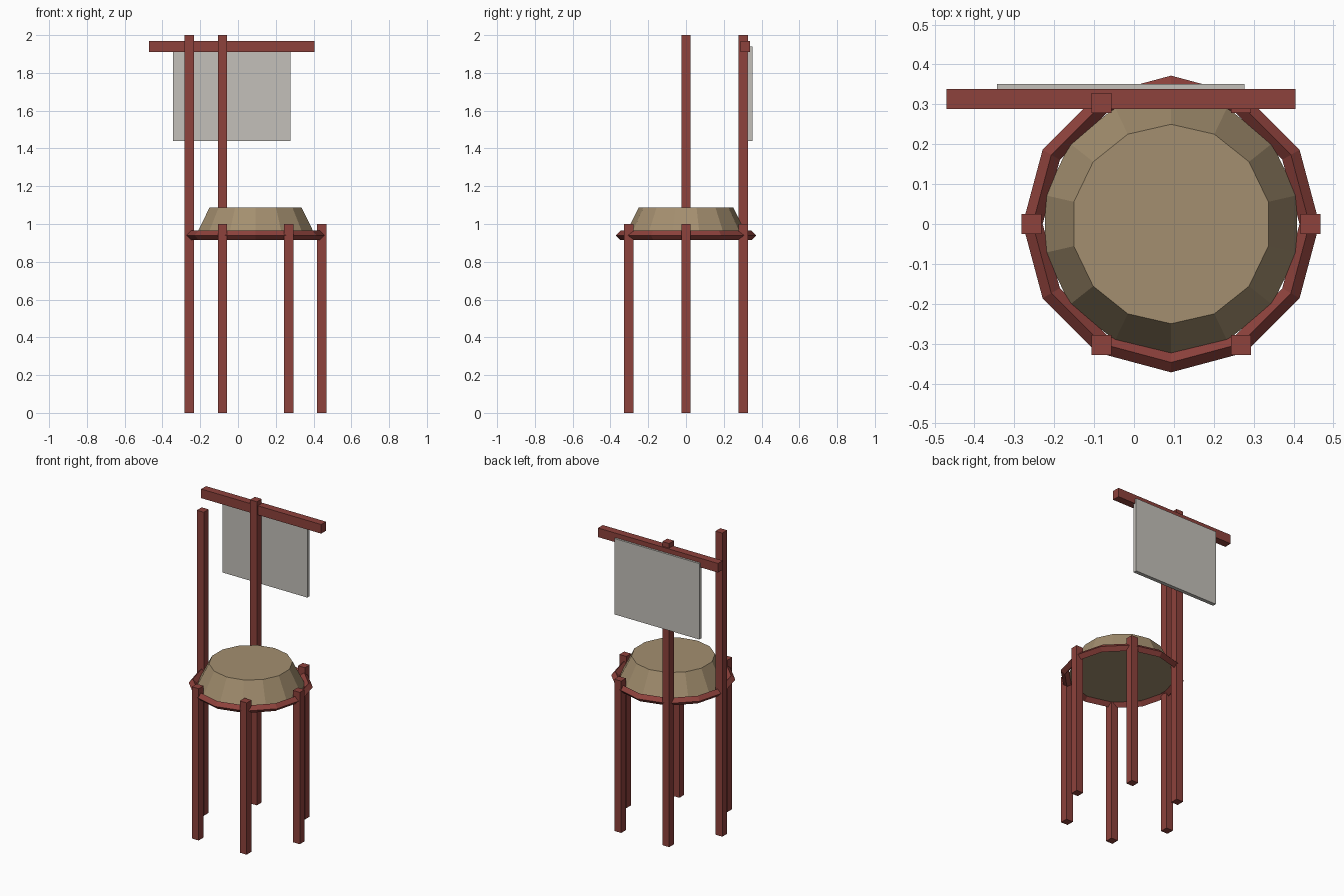
import bpy
from math import cos, sin, pi, radians

if "Cube" in bpy.data.objects:
    bpy.data.objects.remove(bpy.data.objects["Cube"], do_unlink=True)

CX = 0.093          # seat centre in x
LEG_RADIUS = 0.35   # circle the legs stand on
LEG = 0.05          # leg thickness


def material(name, rgb):
    m = bpy.data.materials.new(name)
    m.use_nodes = True
    m.diffuse_color = (*rgb, 1)
    m.node_tree.nodes["Principled BSDF"].inputs["Base Color"].default_value = (*rgb, 1)
    return m


RED = material("red painted wood", (0.27, 0.054, 0.045))
TAN = material("tan cushion", (0.37, 0.275, 0.16))
GREY = material("pale grey panel", (0.55, 0.53, 0.49))


def finish(name, mat):
    ob = bpy.context.object
    ob.name = name
    ob.data.materials.append(mat)
    return ob


def box(name, mat, x, y, z):
    """Box from (min, max) ranges on each axis."""
    ranges = (x, y, z)
    bpy.ops.mesh.primitive_cube_add(size=1, location=[(a + b) / 2 for a, b in ranges])
    bpy.context.object.scale = [b - a for a, b in ranges]
    bpy.ops.object.transform_apply(location=False, rotation=False)
    return finish(name, mat)


# Six square legs; two of them carry on up as back posts
names = ["left_leg", "back_left_leg", "back_right_post",
         "right_post", "front_right_leg", "front_left_leg"]
for i, name in enumerate(names):
    x = CX + LEG_RADIUS * cos(i * pi / 3)
    y = LEG_RADIUS * sin(i * pi / 3)
    top = 2 if "post" in name else 1
    h = LEG / 2
    box(name, RED, (x - h, x + h), (y - h, y + h), (0, top))

# Diamond-section ring tying the legs together
bpy.ops.mesh.primitive_torus_add(major_segments=12, minor_segments=4, major_radius=0.347,
                                 minor_radius=0.025, location=(CX, 0, 0.94))
finish("seat_ring", RED)

# Tapered faceted cushion
bpy.ops.mesh.primitive_cone_add(vertices=14, radius1=0.324, radius2=0.25, depth=0.147,
                                location=(CX, 0, 1.0135))
finish("seat_cushion", TAN)

# Top rail and hanging back panel
box("top_rail", RED, (-0.47, 0.405), (0.288, 0.338), (1.91, 1.97))
box("back_panel", GREY, (-0.343, 0.277), (0.326, 0.351), (1.44, 1.94))
